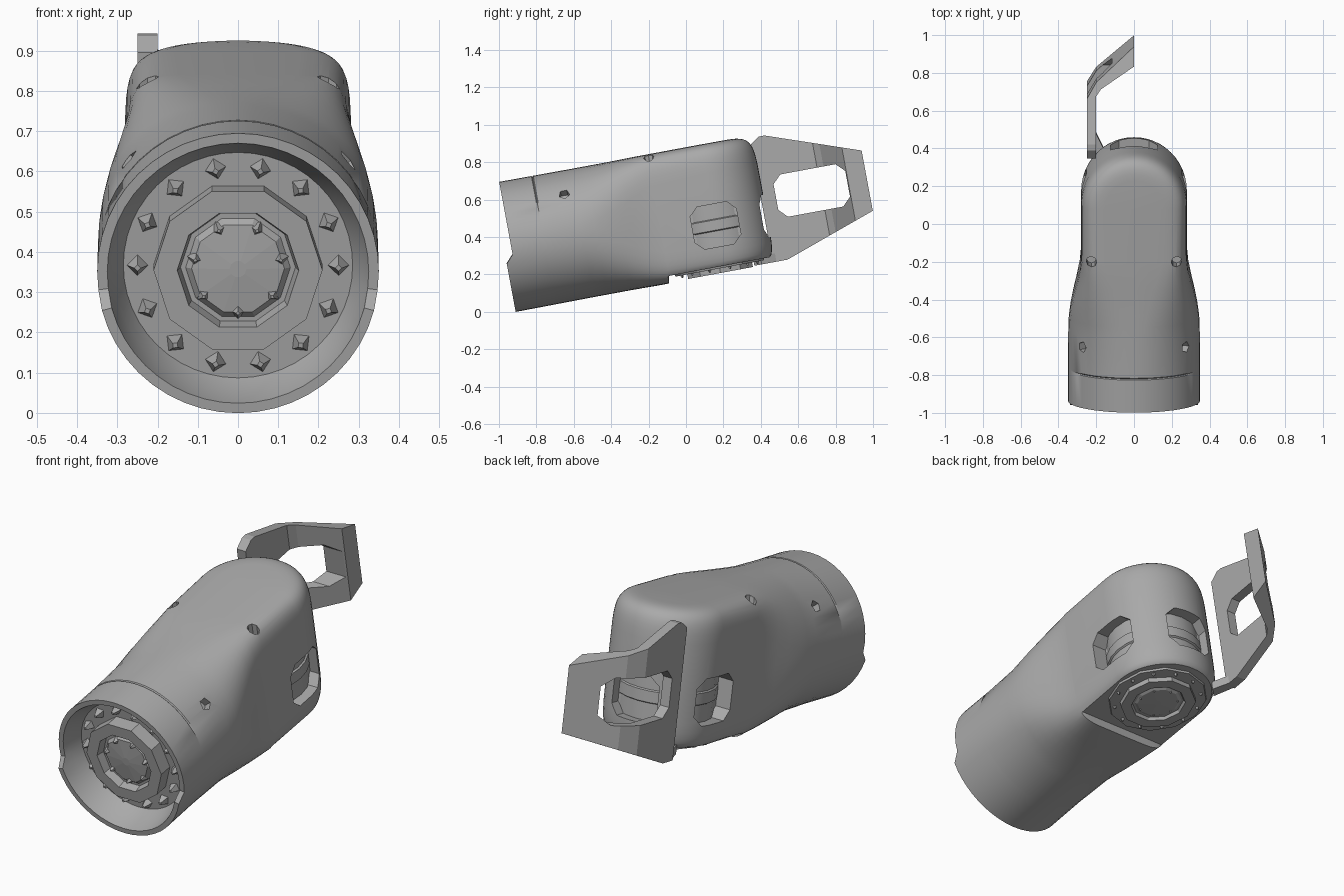
import bpy, bmesh
from math import cos, sin, pi, radians, copysign
from mathutils import Matrix, Vector

cube = bpy.data.objects.get("Cube")
if cube:
    bpy.data.objects.remove(cube, do_unlink=True)

grey = bpy.data.materials.new("plain_grey")
grey.use_nodes = True
COLOR = (0.4, 0.4, 0.4, 1)
grey.diffuse_color = COLOR
grey.node_tree.nodes["Principled BSDF"].inputs["Base Color"].default_value = COLOR

# Everything is built along +y, then the whole model is pitched up
PITCH = Matrix.Translation((0, -0.945, 0.349)) @ Matrix.Rotation(radians(10.5), 4, 'X')
SIDEWAYS = Matrix(((0, 0, 1, 0), (1, 0, 0, 0), (0, 1, 0, 0), (0, 0, 0, 1)))
REAR = 1.105
parts = []


def finish(bm, name, keep=True):
    bmesh.ops.remove_doubles(bm, verts=bm.verts, dist=1e-4)
    bmesh.ops.recalc_face_normals(bm, faces=bm.faces)
    mesh = bpy.data.meshes.new(name)
    bm.to_mesh(mesh)
    bm.free()
    mesh.materials.append(grey)
    ob = bpy.data.objects.new(name, mesh)
    bpy.context.collection.objects.link(ob)
    if keep:
        parts.append(ob)
    return ob


def loft(name, rings, keep=True, cap_end=True):
    """Skin a list of point rings and close the ends."""
    bm = bmesh.new()
    loops = [[bm.verts.new(p) for p in ring] for ring in rings]
    n = len(loops[0])
    for a, b in zip(loops, loops[1:]):
        for i in range(n):
            j = (i + 1) % n
            bm.faces.new((a[i], a[j], b[j], b[i]))
    bm.faces.new(loops[0])
    if cap_end:
        bm.faces.new(loops[-1])
    return finish(bm, name, keep)


def prism(name, outline, low, high, place=Matrix(), keep=True):
    return loft(name, [[place @ Vector((a, b, c)) for a, b in outline] for c in (low, high)], keep)


def lathe(name, profile, sides, place, keep=True):
    return loft(name, [[place @ Vector((r * cos(2 * pi * i / sides), r * sin(2 * pi * i / sides), h))
                        for i in range(sides)] for r, h in profile], keep)


def chamfered(cx, cy, w, h, c):
    pts = [(w, h - c), (w - c, h), (c - w, h), (-w, h - c),
           (-w, c - h), (c - w, -h), (w - c, -h), (w, c - h)]
    return [(cx + x, cy + y) for x, y in pts]


def boolean(ob, cutter, mode='DIFFERENCE'):
    mod = ob.modifiers.new("cut", 'BOOLEAN')
    mod.object, mod.operation, mod.solver = cutter, mode, 'EXACT'
    bpy.context.view_layer.objects.active = ob
    bpy.ops.object.modifier_apply(modifier=mod.name)
    bpy.data.objects.remove(cutter, do_unlink=True)


# Body: round at the front, squarish at the back
def section(y, half_w, half_h, power, floor=-1):
    ring = []
    for i in range(48):
        c, s = cos(2 * pi * i / 48), sin(2 * pi * i / 48)
        x = half_w * copysign(abs(c) ** (2 / power), c)
        z = half_h * copysign(abs(s) ** (2 / power), s)
        ring.append(Vector((x, y, max(z, floor))))
    return ring


def stepped(ring):
    for p in ring:
        p.y += -0.03 if p.z < -0.06 else 0.01
    return ring


def grooved(ring):
    for p in ring:
        if p.z > 0.17:
            p.x, p.z = p.x * 0.985, p.z * 0.985
    return ring


rings = [section(0.1, 0.285, 0.285, 2), section(0.05, 0.31, 0.31, 2),
         stepped(section(0, 0.325, 0.325, 2)), stepped(section(0, 0.35, 0.35, 2)),
         section(0.185, 0.349, 0.349, 2), grooved(section(0.19, 0.349, 0.349, 2))]
for y, w, h, p in ((0.195, 0.349, 0.349, 2), (0.4, 0.348, 0.348, 2.1), (0.47, 0.345, 0.348, 2.3),
                   (0.53, 0.337, 0.348, 2.6), (0.6, 0.322, 0.348, 3.1), (0.67, 0.304, 0.349, 3.9),
                   (0.74, 0.288, 0.35, 5), (0.805, 0.281, 0.35, 6.2)):
    rings.append(section(y, w, h, p))
rings.append(section(0.812, 0.281, 0.35, 6.2, -0.31))
tail = section(REAR, 0.281, 0.35, 6.8, -0.31)
for k in range(13):
    a = pi / 2 * k / 12
    rings.append([Vector((p.x * cos(a), REAR + abs(p.x) * sin(a), p.z)) for p in tail])
# The last ring folds flat onto the centre line, so it needs no cap
body = loft("body", rings, cap_end=False)

# Three windows around the rounded back
for turn in (0, 90, 180):
    place = Matrix.Translation((0, REAR, 0)) @ Matrix.Rotation(radians(turn), 4, 'Z') @ SIDEWAYS
    boolean(body, prism("window_cutter", chamfered(0, -0.09, 0.125, 0.115, 0.045),
                        0.2, 0.4, place, False))

# Small screw holes on the shoulders and the cheeks
for side in (-1, 1):
    top = Matrix.Translation((side * 0.225, 0.82, 0.22))
    boolean(body, lathe("hole_cutter", [(0.028, 0), (0.028, 0.2)], 8, top, False))
    tilt = Matrix.Translation((0, 0.34, 0)) @ Matrix.Rotation(side * radians(51), 4, 'Y')
    boolean(body, lathe("cheek_cutter", [(0.03, 0.31), (0.03, 0.4)], 5, tilt, False))

# Inner core seen through the windows
lathe("window_core", [(0.23, -0.25), (0.23, -0.12), (0.238, -0.115), (0.238, -0.06),
                      (0.23, -0.055), (0.23, 0.08)], 24, Matrix.Translation((0, REAR, 0)))


# Lamps: faceted hub with a ring of small points
def lamp(name, place, hub, base, face, points, point_r, point_h):
    depth = face - base
    lathe(name + "_hub", [(hub, base), (hub, face), (hub * 0.72, face), (hub * 0.68, face - depth * 0.5),
                          (hub * 0.62, face - depth * 0.5), (hub * 0.55, face - depth * 0.3),
                          (hub * 0.1, face - depth * 0.2)], 10, place)
    inner = face - depth * 0.4
    for label, count, radius, low, size in (("outer", points, point_r, base, point_h),
                                            ("inner", 7, hub * 0.52, inner, point_h * 0.6)):
        for i in range(count):
            spot = place @ Matrix.Rotation(2 * pi * (i + 0.5) / count + pi / 2, 4, 'Z')
            spot = spot @ Matrix.Translation((radius, 0, low - 0.005))
            lathe(f"{name}_{label}_point", [(size * 0.6, 0), (size * 0.15, size)], 4, spot)


lamp("front_lamp", Matrix.Rotation(pi / 2, 4, 'X'), 0.21, -0.11, -0.03, 14, 0.25, 0.055)
under = Matrix.Translation((0, REAR - 0.02, 0)) @ Matrix.Rotation(pi, 4, 'X')
lathe("lower_lamp_base", [(0.25, 0.29), (0.24, 0.32)], 12, under)
lamp("lower_lamp", under, 0.185, 0.315, 0.345, 12, 0.212, 0.024)

# Bent clip plate behind the body
plan = [(-0.25, 1.37), (-0.25, 1.68), (-0.2, 1.765), (0, 1.946),
        (0, 1.845), (-0.175, 1.73), (-0.2, 1.695), (-0.2, 1.37)]
clip = prism("clip_plate", plan, -0.4, 0.4)
shape = [(1.36, -0.34), (1.45, -0.34), (1.95, -0.165), (1.95, 0.16), (1.45, 0.335),
         (1.42, 0.335), (1.36, 0.295)]
boolean(clip, prism("outline_cutter", shape, -0.5, 0.2, SIDEWAYS, False), 'INTERSECT')
boolean(clip, prism("clip_hole_cutter", chamfered(1.645, 0, 0.195, 0.115, 0.045),
                    -0.5, 0.2, SIDEWAYS, False))
prism("clip_foot", [(-0.25, 1.39), (-0.2, 1.39), (-0.16, 1.31), (-0.2, 1.27)], -0.34, -0.295)

# Pitch everything and shade
bpy.ops.object.select_all(action='DESELECT')
for ob in parts:
    ob.data.transform(PITCH)
for ob in (body, bpy.data.objects["window_core"]):
    ob.select_set(True)
bpy.context.view_layer.objects.active = body
bpy.ops.object.shade_smooth_by_angle(angle=radians(30))
